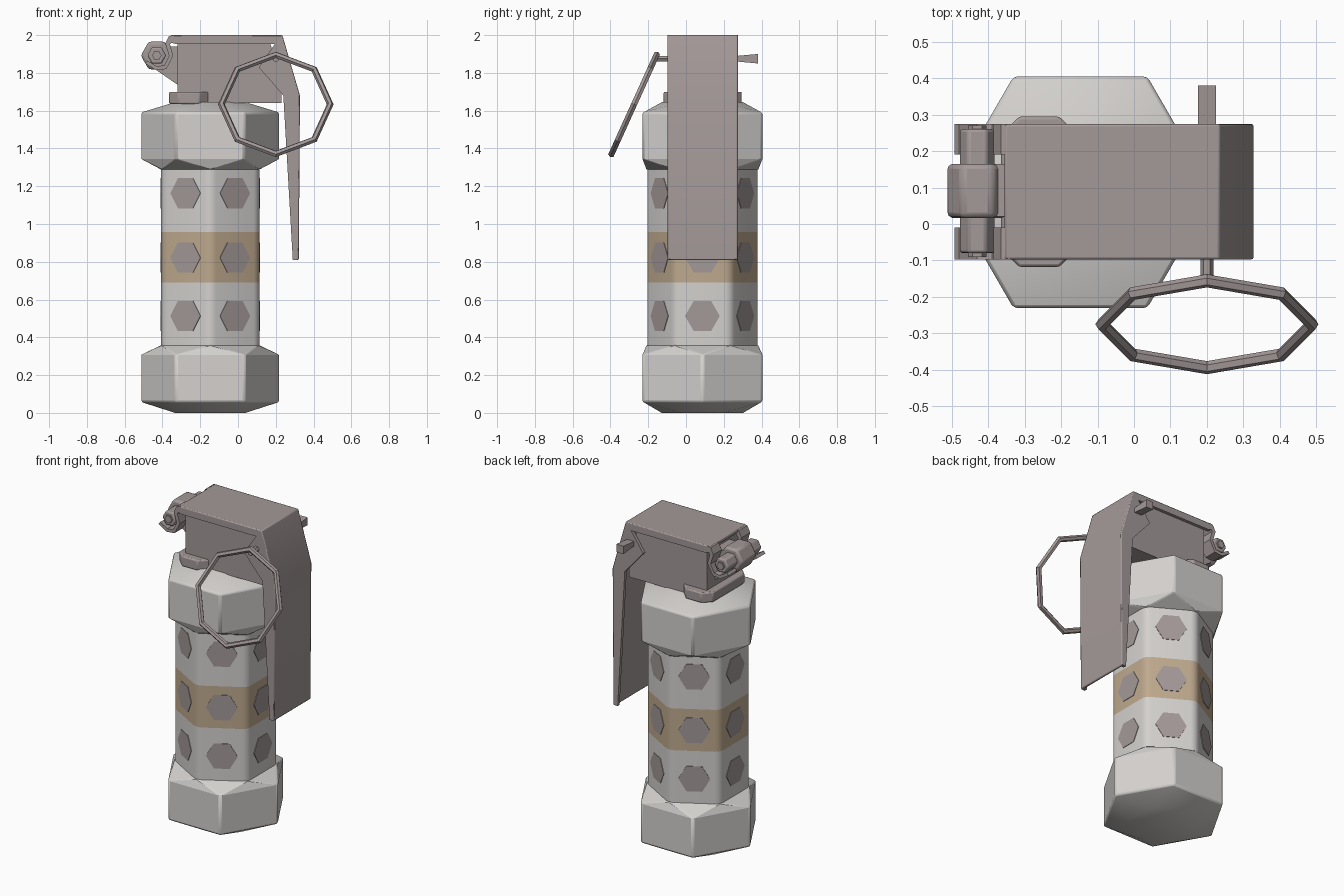
import bpy, bmesh, math
from mathutils import Vector, Matrix

if "Cube" in bpy.data.objects:
    bpy.data.objects.remove(bpy.data.objects["Cube"])

CX, CY = -0.147, 0.087          # body axis


def material(name, rgb):
    m = bpy.data.materials.new(name)
    m.diffuse_color = (*rgb, 1)
    m.use_nodes = True
    m.node_tree.nodes["Principled BSDF"].inputs["Base Color"].default_value = m.diffuse_color
    return m


GREY = material("light grey", (0.66, 0.64, 0.62))
TAN = material("tan band", (0.52, 0.40, 0.27))
METAL = material("mauve metal", (0.37, 0.32, 0.315))


def finish(name, bm, mats, bevel=0.0, angle=35):
    bmesh.ops.recalc_face_normals(bm, faces=bm.faces)
    me = bpy.data.meshes.new(name)
    bm.to_mesh(me)
    bm.free()
    ob = bpy.data.objects.new(name, me)
    bpy.context.collection.objects.link(ob)
    for m in mats:
        me.materials.append(m)
    if bevel:
        b = ob.modifiers.new("bevel", "BEVEL")
        b.width, b.segments, b.angle_limit = bevel, 2, math.radians(25)
    bpy.ops.object.select_all(action='DESELECT')
    bpy.context.view_layer.objects.active = ob
    ob.select_set(True)
    bpy.ops.object.shade_smooth_by_angle(angle=math.radians(angle))
    return ob


def loft(bm, rings):
    """Skin a list of equal-length rings and close both ends."""
    vs = [[bm.verts.new(p) for p in r] for r in rings]
    n = len(vs[0])
    for a, b in zip(vs, vs[1:]):
        for i in range(n):
            j = (i + 1) % n
            bm.faces.new((a[i], a[j], b[j], b[i]))
    bm.faces.new(vs[0][::-1])
    bm.faces.new(vs[-1])


def prism(name, pts, y0, y1, bevel=0.0):
    """Extrude an x-z outline from y0 to y1."""
    bm = bmesh.new()
    loft(bm, [[(x, y, z) for x, z in pts] for y in (y0, y1)])
    return finish(name, bm, [METAL], bevel, 20)


def hexagon(r, z, turn):
    return [Vector((CX + r * math.cos(a), CY + r * math.sin(a), z))
            for a in (math.radians(60 * k + turn) for k in range(6))]


def ngon_xz(x, z, r, n):
    return [(x + r * math.cos(2 * math.pi * k / n), z + r * math.sin(2 * math.pi * k / n))
            for k in range(n)]


# end caps: hexagonal bands whose ends twist to a turned hexagon
def cap(name, z_narrow, z_a, z_b, z_wide):
    bm = bmesh.new()
    rings = [[bm.verts.new(p) for p in hexagon(r, z, t)] for r, z, t in
             ((0.215, z_narrow, 30), (0.367, z_a, 0), (0.367, z_b, 0), (0.295, z_wide, 30))]
    lo, a, b, hi = rings
    for i in range(6):
        j = (i + 1) % 6
        bm.faces.new((a[i], a[j], b[j], b[i]))
        for end, mid in ((lo, a), (hi, b)):
            bm.faces.new((end[i], mid[i], mid[j]))
            bm.faces.new((end[i], mid[j], end[j]))
    bm.faces.new(lo)
    bm.faces.new(hi)
    finish(name, bm, [GREY], 0.01, 20)


cap("bottom_cap", 0.0, 0.058, 0.307, 0.36)
cap("top_cap", 1.645, 1.59, 1.345, 1.286)

# body tube: hexagon with rounded corners, tan band picked by height
section = []
R_HEX, R_ROUND = 0.301, 0.06
for k in range(6):
    a = math.radians(30 + 60 * k)
    d = R_HEX - R_ROUND / math.cos(math.radians(30))
    for s in (-30, -15, 0, 15, 30):
        b = a + math.radians(s)
        section.append((CX + d * math.cos(a) + R_ROUND * math.cos(b),
                        CY + d * math.sin(a) + R_ROUND * math.sin(b)))
bm = bmesh.new()
loft(bm, [[(x, y, z) for x, y in section] for z in (0.33, 0.69, 0.957, 1.32)])
for f in bm.faces:
    f.material_index = int(0.69 < f.calc_center_median().z < 0.957 and len(f.verts) == 4)
finish("body_tube", bm, [GREY, TAN])

# hexagonal port plates, three rows on six faces
bm = bmesh.new()
apothem = R_HEX * math.cos(math.radians(30))
for z in (1.163, 0.822, 0.513):
    for k in range(6):
        a = math.radians(60 * k)
        n = Vector((math.cos(a), math.sin(a), 0))
        t = Vector((-n.y, n.x, 0))
        mid = Vector((CX, CY, z))
        loft(bm, [[mid + n * d + t * u + Vector((0, 0, v)) for u, v in ngon_xz(0, 0, 0.092, 6)]
                  for d in (apothem - 0.004, apothem + 0.003)])
finish("port_plates", bm, [METAL], 0, 20)

# fuze collar with clipped corners
bm = bmesh.new()
x0, x1, y0, y1, c = -0.365, -0.155, -0.118, 0.295, 0.05
loft(bm, [[(x0 + c, y0, z), (x1 - c, y0, z), (x1, y0 + c, z), (x1, y1 - c, z),
           (x1 - c, y1, z), (x0 + c, y1, z), (x0, y1 - c, z), (x0, y0 + c, z)]
          for z in (1.635, 1.70)])
finish("fuze_collar", bm, [METAL], 0.008, 20)

# fuze block, hinge arm and hinge barrel
prism("fuze_block", [(-0.32, 1.64), (0.23, 1.64), (0.23, 1.75), (0.17, 1.96), (-0.32, 1.96)],
      -0.07, 0.248)
HX, HZ = -0.43, 1.892
prism("hinge_arm", [(-0.31, 1.73), (-0.44, 1.82), (-0.44, 1.94), (-0.31, 1.94)], 0.02, 0.165)
prism("hinge_barrel", ngon_xz(HX, HZ, 0.085, 6), 0.017, 0.165, 0.014)
prism("hinge_sleeve", ngon_xz(HX, HZ, 0.05, 6), -0.08, 0.26, 0.008)
prism("hinge_pin", ngon_xz(HX, HZ, 0.025, 6), -0.09, 0.27)

# lever: bent top strip plus two side flanges
LY0, LY1 = -0.097, 0.274
prism("lever_strip", [(-0.355, 2.0), (0.235, 2.0), (0.328, 1.68), (0.322, 0.81),
                      (0.305, 0.81), (0.305, 1.675), (0.22, 1.975), (-0.355, 1.975)],
      LY0, LY1, 0.006)
for name, y in (("front", LY0), ("rear", LY1 - 0.02)):
    prism("lever_flange_" + name,
          [(-0.355, 1.99), (0.225, 1.99), (0.318, 1.68), (0.315, 0.81), (0.29, 0.81),
           (0.24, 1.68), (0.11, 1.83), (0.195, 1.953), (-0.33, 1.953), (-0.355, 1.96)],
          y, y + 0.02)

# hooks that curl under the hinge pin
for name, ya, yb in (("front", LY0, -0.01), ("rear", 0.19, LY1)):
    prism("lever_hook_" + name,
          [(-0.34, 2.0), (-0.365, 1.995), (-0.385, 1.955), (-0.365, 1.89), (-0.39, 1.84),
           (-0.43, 1.835), (-0.48, 1.865), (-0.492, 1.85), (-0.435, 1.815), (-0.38, 1.82),
           (-0.343, 1.89), (-0.36, 1.95), (-0.34, 1.975)], ya, yb)

# safety pin with split tail
prism("safety_pin", ngon_xz(0.2, 1.875, 0.018, 6), -0.165, 0.28)
bm = bmesh.new()
loft(bm, [[(0.2 + sx * 0.025, y, 1.875 + sz * h) for sx, sz in ((-1, -1), (1, -1), (1, 1), (-1, 1))]
          for y, h in ((0.26, 0.014), (0.38, 0.025))])
finish("pin_tail", bm, [METAL])

# pull ring: eight-sided loop hanging forward
bm = bmesh.new()
down = Vector((0, -0.245, -0.54)).normalized()
side = Vector((1, 0, 0))
normal = side.cross(down)
ctr = Vector((0.2, -0.275, 1.633))
loop = []
for k in range(8):
    a = math.radians(45 * k)
    out = side * math.cos(a) + down * math.sin(a)
    loop.append([bm.verts.new(ctr + out * (0.288 + 0.018 * math.cos(b)) + normal * 0.018 * math.sin(b))
                 for b in (math.radians(60 * m) for m in range(6))])
for k in range(8):
    p, q = loop[k], loop[(k + 1) % 8]
    for m in range(6):
        n = (m + 1) % 6
        bm.faces.new((p[m], p[n], q[n], q[m]))
finish("pull_ring", bm, [METAL], 0, 20)
